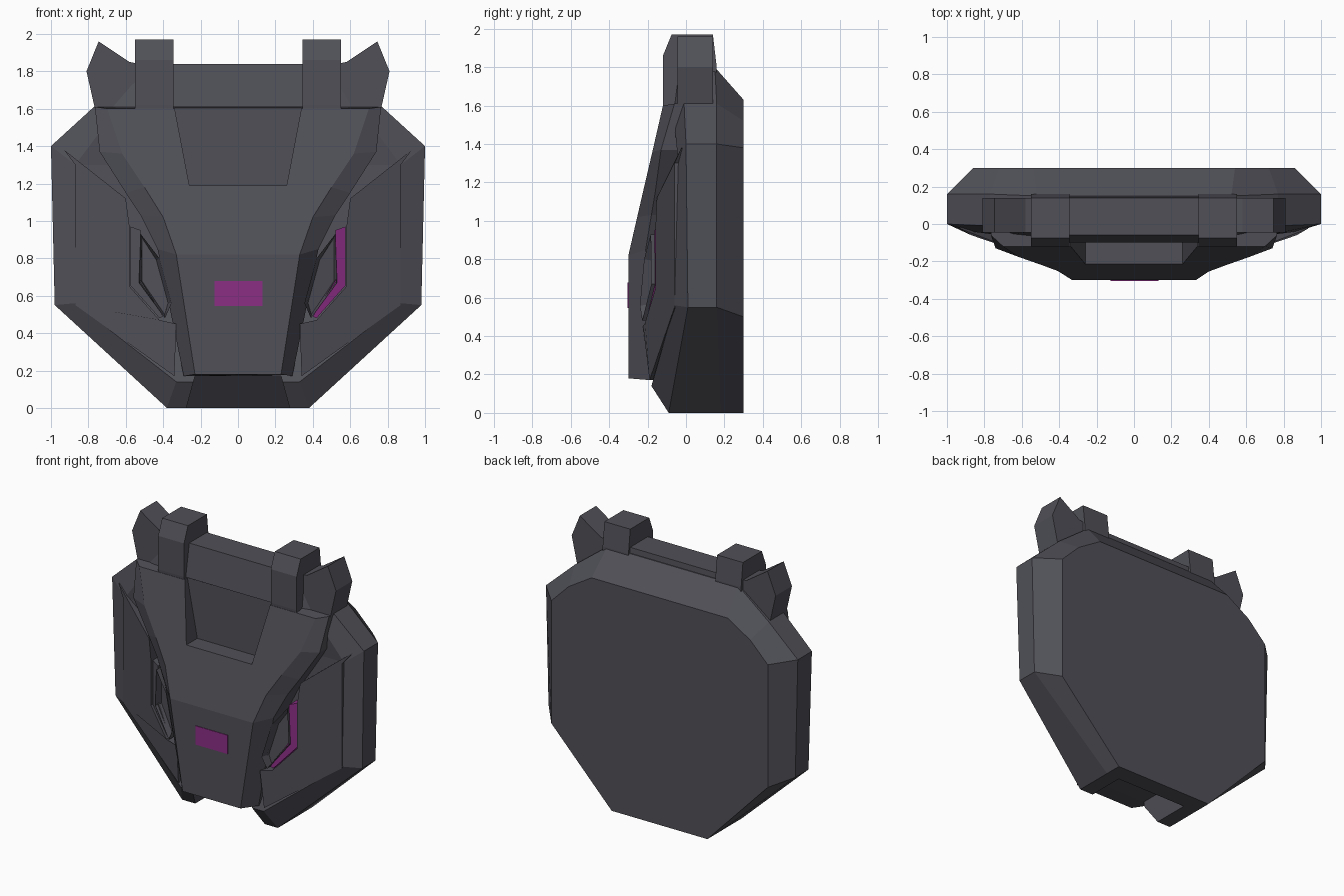
import bpy, bmesh

if "Cube" in bpy.data.objects:
    bpy.data.objects.remove(bpy.data.objects["Cube"])


def material(name, rgb):
    m = bpy.data.materials.new(name)
    m.diffuse_color = (*rgb, 1)
    m.use_nodes = True
    m.node_tree.nodes["Principled BSDF"].inputs["Base Color"].default_value = m.diffuse_color
    return m


GREY = material("dark_grey", (0.08, 0.08, 0.097))
MAGENTA = material("magenta", (0.26, 0.028, 0.235))


def build(name, verts, faces, mat=GREY):
    bm = bmesh.new()
    vs = [bm.verts.new(v) for v in verts]
    for f in faces:
        bm.faces.new([vs[i] for i in f])
    bmesh.ops.recalc_face_normals(bm, faces=bm.faces)
    me = bpy.data.meshes.new(name)
    bm.to_mesh(me)
    bm.free()
    me.materials.append(mat)
    ob = bpy.data.objects.new(name, me)
    bpy.context.collection.objects.link(ob)
    return ob


def bridge(rings):
    """Verts and side faces joining rings with equal point counts."""
    n = len(rings[0])
    verts = [p for r in rings for p in r]
    faces = [(k * n + i, k * n + (i + 1) % n, (k + 1) * n + (i + 1) % n, (k + 1) * n + i)
             for k in range(len(rings) - 1) for i in range(n)]
    return verts, faces


def loft(name, rings, mat=GREY):
    verts, faces = bridge(rings)
    n, last = len(rings[0]), len(verts)
    return build(name, verts, faces + [tuple(range(n)), tuple(range(last - n, last))], mat)


def prism(name, pts, back, mat=GREY):
    return loft(name, [pts, [(x, back, z) for x, y, z in pts]], mat)


def mirrored(half):
    return half + [(-x, y, z) for x, y, z in reversed(half)]


def flip(pts, s):
    return [(s * x, y, z) for x, y, z in pts]


def cut(target, cutter):
    mod = target.modifiers.new("cut", 'BOOLEAN')
    mod.operation, mod.solver, mod.object = 'DIFFERENCE', 'EXACT', cutter
    bpy.context.view_layer.objects.active = target
    bpy.ops.object.modifier_apply(modifier=mod.name)
    bpy.data.objects.remove(cutter)


# Body shell: bevelled octagonal outline, from back panel to front edge
rings = [mirrored(h) for h in (
    [(.38, .30, 0), (.86, .30, .50), (.86, .30, 1.38), (.72, .30, 1.52), (.54, .30, 1.63)],
    [(.38, .18, 0), (.98, .16, .55), (1.0, .16, 1.40), (.77, .16, 1.61), (.52, .15, 1.80)],
    [(.38, -.09, 0), (.98, .01, .55), (1.0, .0, 1.40), (.77, -.01, 1.61), (.52, -.04, 1.80)],
    [(.33, -.18, .14), (.87, -.06, .56), (.87, -.04, 1.30), (.72, -.06, 1.50), (.50, -.07, 1.60)],
)]
verts, faces = bridge(rings)
n = len(rings[0])
for base in (0, 3 * n):
    faces += [(base + i, base + i + 1, base + n - 2 - i, base + n - 1 - i) for i in range(n // 2 - 1)]
body = build("body_shell", verts, faces)

# Notch under the chin with a sloping inner wall
cut(body, loft("chin_cutter", [
    [(-.23, -.5, .17), (.23, -.5, .17), (.29, -.5, -.05), (-.29, -.5, -.05)],
    [(-.23, .02, .17), (.23, .02, .17), (.29, .22, -.05), (-.29, .22, -.05)]]))

# Hood: flat centre with bevelled flanks, given as (outer edge, inner edge) rows
rows = [((.29, -.18, .17), (.23, -.30, .18)),
        ((.43, -.21, .85), (.33, -.30, .82)),
        ((.52, -.18, 1.03), (.40, -.254, 1.02)),
        ((.60, -.16, 1.15), (.50, -.217, 1.18)),
        ((.74, -.13, 1.37), (.62, -.175, 1.36)),
        ((.765, -.06, 1.61), (.70, -.12, 1.60))]
hood = loft("hood", [mirrored([(o[0], 0, o[2]), o, i]) for o, i in rows])

# Trapezoid recess at the top of the hood
cut(hood, prism("recess_cutter", [(-.26, -.5, 1.19), (.26, -.5, 1.19),
                                  (.35, -.5, 1.66), (-.35, -.5, 1.66)], -.09))

# Crossbar between the posts
profile = [(-.10, 1.61), (-.06, 1.84), (.14, 1.84), (.16, 1.61)]
loft("crossbar", [[(x, y, z) for y, z in profile] for x in (-.36, .36)])

# Nose panel
prism("nose_panel", [(x, -.304, z) for x, z in
                     ((-.125, .545), (.13, .545), (.13, .68), (-.125, .68))], -.298, MAGENTA)


def slope(x, z, lift=0):
    """Point on the slanted cheek plane."""
    return (x, -.06 - .34 * (.87 - x) + lift, z)


for s, side in ((1, "right"), (-1, "left")):
    # Top post
    profile = [(-.11, 1.50), (-.12, 1.62), (-.12, 1.86), (-.075, 1.97), (.14, 1.97), (.16, 1.80), (.16, 1.60)]
    loft(side + "_post", [[(s * x, y, z) for y, z in profile] for x in (.345, .55)])

    # Ear fin beside the post
    ear = [(.53, 1.84), (.58, 1.85), (.745, 1.96), (.81, 1.80), (.765, 1.60), (.53, 1.58)]
    prism(side + "_ear", flip([(x, -.045, z) for x, z in ear], s), .14)

    # Raised cheek plate, open around the eye
    cheek = [(.93, -.025, 1.38), slope(.60, 1.12), slope(.58, .97), slope(.58, .65),
             slope(.42, .47), slope(.33, .45, .02), (.34, -.19, .17), slope(.87, .55), slope(.87, 1.30)]
    prism(side + "_cheek", flip(cheek, s), .05)

    # Eye with a raised rim and sunken centre
    eye_pts = [slope(*p, -.005) for p in ((.52, .93), (.42, .80), (.355, .56), (.39, .48), (.53, .67))]
    eye = prism(side + "_eye", flip(eye_pts, s), 0)
    bm = bmesh.new()
    bm.from_mesh(eye.data)
    front = min(bm.faces, key=lambda f: f.calc_center_median().y)
    bmesh.ops.inset_region(bm, faces=[front], thickness=.02)
    bmesh.ops.translate(bm, verts=front.verts, vec=(0, .05, 0))
    bm.to_mesh(eye.data)
    bm.free()

    # Strip along the outer edge of the eye, lit on one side only
    strip = [slope(*p, .015) for p in ((.575, .97), (.52, .95), (.525, .69), (.40, .49), (.42, .48), (.575, .655))]
    prism(side + "_eye_strip", flip(strip, s), 0, MAGENTA if s > 0 else GREY)
